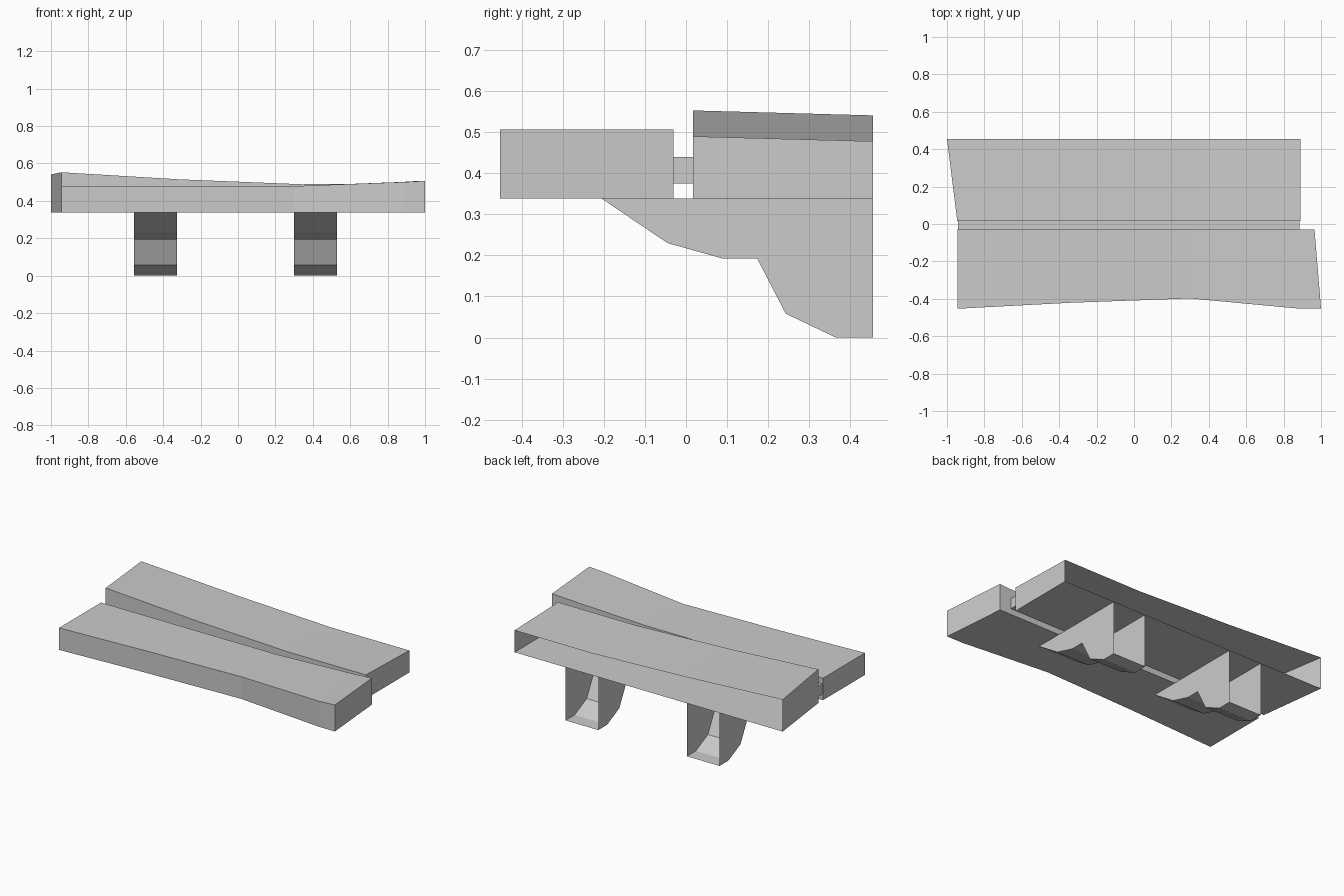
import bpy, bmesh

if "Cube" in bpy.data.objects:
    bpy.data.objects.remove(bpy.data.objects["Cube"])


def build(name, rings, cap_start=True, cap_end=True, skip=()):
    """Skin closed cross-section rings into one flat-faced mesh; skip leaves a side open."""
    bm = bmesh.new()
    loops = [[bm.verts.new(p) for p in ring] for ring in rings]
    n = len(loops[0])
    for a, b in zip(loops, loops[1:]):
        for i in range(n):
            if i not in skip:
                j = (i + 1) % n
                bm.faces.new((a[i], b[i], b[j], a[j]))
    if cap_start:
        bm.faces.new(loops[0])
    if cap_end:
        bm.faces.new(loops[-1][::-1])
    bmesh.ops.recalc_face_normals(bm, faces=bm.faces[:])
    mesh = bpy.data.meshes.new(name)
    bm.to_mesh(mesh)
    bm.free()
    obj = bpy.data.objects.new(name, mesh)
    bpy.context.collection.objects.link(obj)
    return obj


BOTTOM = 0.338


def plank(name, stations, skip=()):
    """Each station: front (x, y, top z) and back (x, y, top z)."""
    rings = [[(fx, fy, BOTTOM), (fx, fy, fz), (bx, by, bz), (bx, by, BOTTOM)]
             for (fx, fy, fz), (bx, by, bz) in stations]
    return build(name, rings, skip=skip)


# Front plank with a worn, uneven front edge
F = -0.03
plank("front_plank", [
    ((-0.945, -0.453, 0.478), (-0.945, F, 0.478)),
    ((-0.34, -0.421, 0.478), (-0.34, F, 0.478)),
    ((0.30, -0.398, 0.479), (0.30, F, 0.479)),
    ((0.89, -0.453, 0.501), (0.87, F, 0.501)),
    ((1.0, -0.453, 0.507), (0.965, F, 0.507)),
])

# Rear plank, sagging towards the right and open against the wall
R, W = 0.017, 0.455
plank("rear_plank", [
    ((-0.945, R, 0.553), (-1.0, W, 0.541)),
    ((-0.31, R, 0.515), (-0.31, W, 0.503)),
    ((0.34, R, 0.489), (0.34, W, 0.477)),
    ((0.89, R, 0.490), (0.89, W, 0.478)),
], skip=(2,))

# Recessed strip joining the planks (open where it meets them)
build("joining_strip", [
    [(x, F, 0.375), (x, F, 0.44), (x, R, 0.44), (x, R, 0.375)] for x in (-0.94, 0.885)
], skip=(0, 2))

# Hollow carved brackets, open at the wall and under the planks
PROFILE = [(W, BOTTOM), (-0.205, BOTTOM), (-0.045, 0.23), (0.087, 0.193),
           (0.173, 0.193), (0.243, 0.058), (0.365, 0.0), (W, 0.0)]
for side, x0, x1 in (("left", -0.555, -0.325), ("right", 0.30, 0.53)):
    build(f"{side}_bracket", [[(x, y, z) for y, z in PROFILE] for x in (x0, x1)],
          skip=(0, len(PROFILE) - 1))
